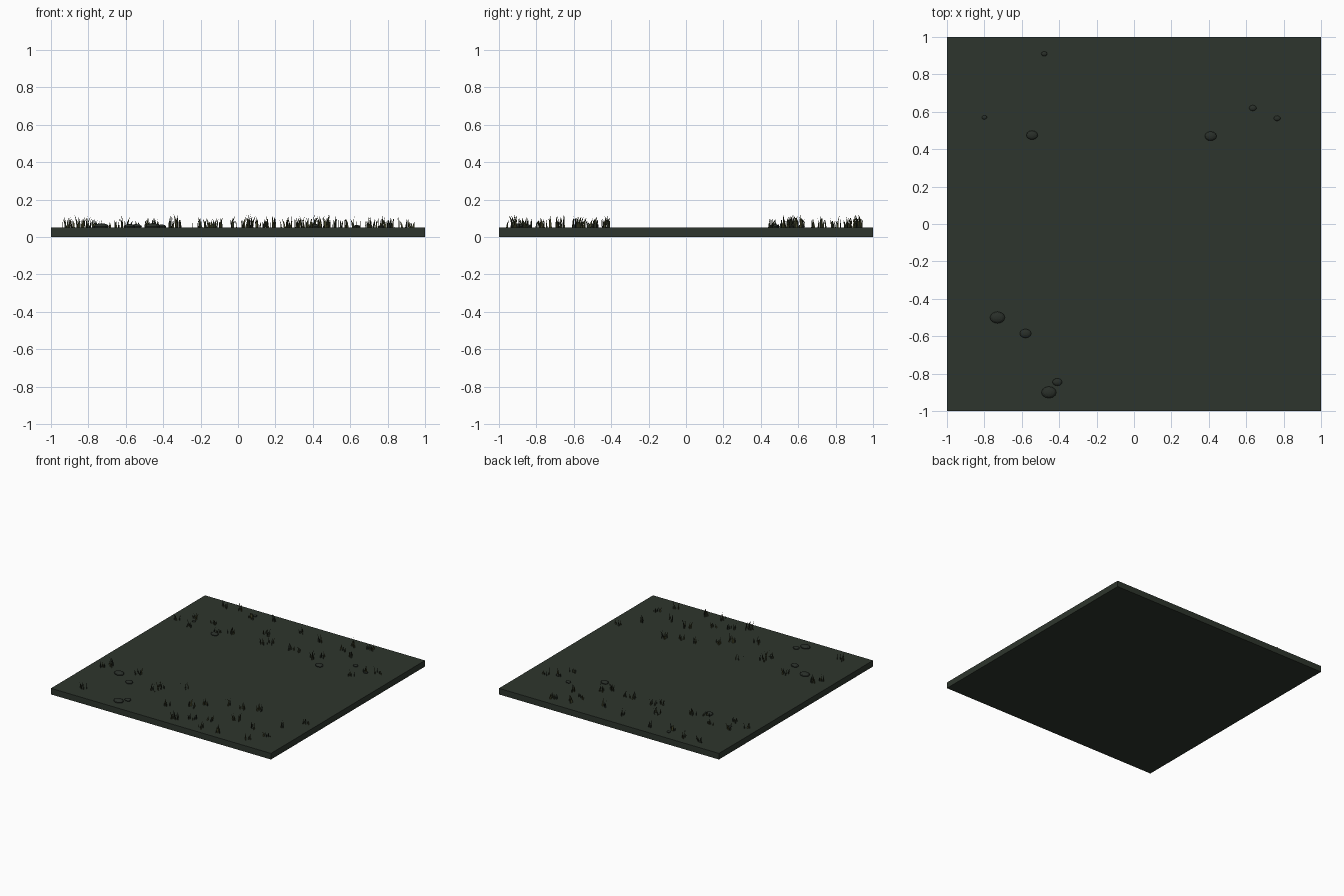
import bpy, bmesh, math, random
from mathutils import Vector

if "Cube" in bpy.data.objects:
    bpy.data.objects.remove(bpy.data.objects["Cube"])

random.seed(7)
TOP = 0.05  # height of the ground surface


def material(name, rgb):
    m = bpy.data.materials.new(name)
    m.diffuse_color = (*rgb, 1)
    m.use_nodes = True
    m.node_tree.nodes["Principled BSDF"].inputs["Base Color"].default_value = m.diffuse_color
    return m


SOIL = material("dark green ground", (0.027, 0.036, 0.026))
STONE = material("dark stone", (0.022, 0.028, 0.022))
GRASS = [material("dark grass", (0.030, 0.036, 0.018)),
         material("olive grass", (0.060, 0.062, 0.022)),
         material("deep green grass", (0.020, 0.028, 0.018))]


def finish(name, bm, mats):
    mesh = bpy.data.meshes.new(name)
    bm.to_mesh(mesh)
    bm.free()
    for m in mats:
        mesh.materials.append(m)
    ob = bpy.data.objects.new(name, mesh)
    bpy.context.collection.objects.link(ob)
    return ob


# Ground slab
bm = bmesh.new()
bmesh.ops.create_cube(bm, size=1)
for v in bm.verts:
    v.co = (v.co.x * 2, v.co.y * 2, (v.co.z + 0.5) * TOP)
finish("ground_slab", bm, [SOIL])

# Flattened stones: x, y, radius
stones = [(-0.48, 0.91, 0.016), (-0.80, 0.57, 0.014), (-0.545, 0.475, 0.031),
          (0.41, 0.47, 0.032), (0.635, 0.62, 0.02), (0.765, 0.565, 0.018),
          (-0.73, -0.50, 0.04), (-0.58, -0.585, 0.031),
          (-0.41, -0.845, 0.026), (-0.455, -0.90, 0.04)]
for i, (x, y, r) in enumerate(stones):
    bm = bmesh.new()
    bmesh.ops.create_uvsphere(bm, u_segments=12, v_segments=8, radius=1)
    for v in bm.verts:
        v.co = (x + v.co.x * r, y + v.co.y * r * 0.78, TOP + 0.005 + v.co.z * r * 0.45)
    finish(f"stone_{i + 1}", bm, [STONE])


# Grass tufts: fans of upright flat blades leaning within their own plane
def blade(bm, x, y, height, mat):
    yaw = random.uniform(0, math.pi)
    side = Vector((math.cos(yaw), math.sin(yaw), 0))
    base = Vector((x, y, TOP))
    lean = random.uniform(-0.35, 0.35) * height
    w = random.uniform(0.004, 0.006)
    up = Vector((0, 0, height))
    pts = [base - side * w, base + side * w,
           base + side * (lean * 0.35 + w * 0.7) + up * 0.55,
           base + side * lean + up,
           base + side * (lean * 0.35 - w * 0.7) + up * 0.55]
    face = bm.faces.new([bm.verts.new(p) for p in pts])
    face.material_index = mat


def grass(name, spots):
    bm = bmesh.new()
    for x, y in spots:
        tall = random.uniform(0.055, 0.08)
        for _ in range(random.randint(5, 8)):
            blade(bm, x + random.uniform(-0.028, 0.028), y + random.uniform(-0.02, 0.02),
                  tall * random.uniform(0.5, 1), random.choice((0, 0, 1, 1, 2)))
    finish(name, bm, GRASS)


grass("front_grass", [
    (-0.80, -0.86), (-0.90, -0.48), (-0.85, -0.43), (-0.60, -0.43), (-0.35, -0.59),
    (-0.33, -0.53), (-0.18, -0.43), (0.05, -0.67), (-0.12, -0.75), (0.07, -0.91),
    (0.18, -0.84), (0.11, -0.57), (0.29, -0.79), (0.25, -0.49), (0.38, -0.48),
    (0.50, -0.43), (0.34, -0.94), (0.46, -0.92), (0.46, -0.67), (0.73, -0.91),
    (0.81, -0.77), (0.81, -0.57), (0.92, -0.43), (0.64, -0.71)])
grass("back_grass", [
    (-0.91, 0.53), (-0.82, 0.61), (-0.78, 0.48), (-0.55, 0.51), (-0.66, 0.63),
    (-0.76, 0.91), (-0.45, 0.56), (-0.63, 0.92), (-0.48, 0.86), (-0.15, 0.54),
    (-0.30, 0.92), (-0.11, 0.58), (-0.22, 0.69), (0.08, 0.58), (0.15, 0.58),
    (-0.02, 0.87), (0.29, 0.54), (0.34, 0.60), (0.17, 0.82), (0.40, 0.79),
    (0.42, 0.90), (0.52, 0.73), (0.75, 0.56), (0.56, 0.92), (0.85, 0.60), (0.71, 0.45)])
